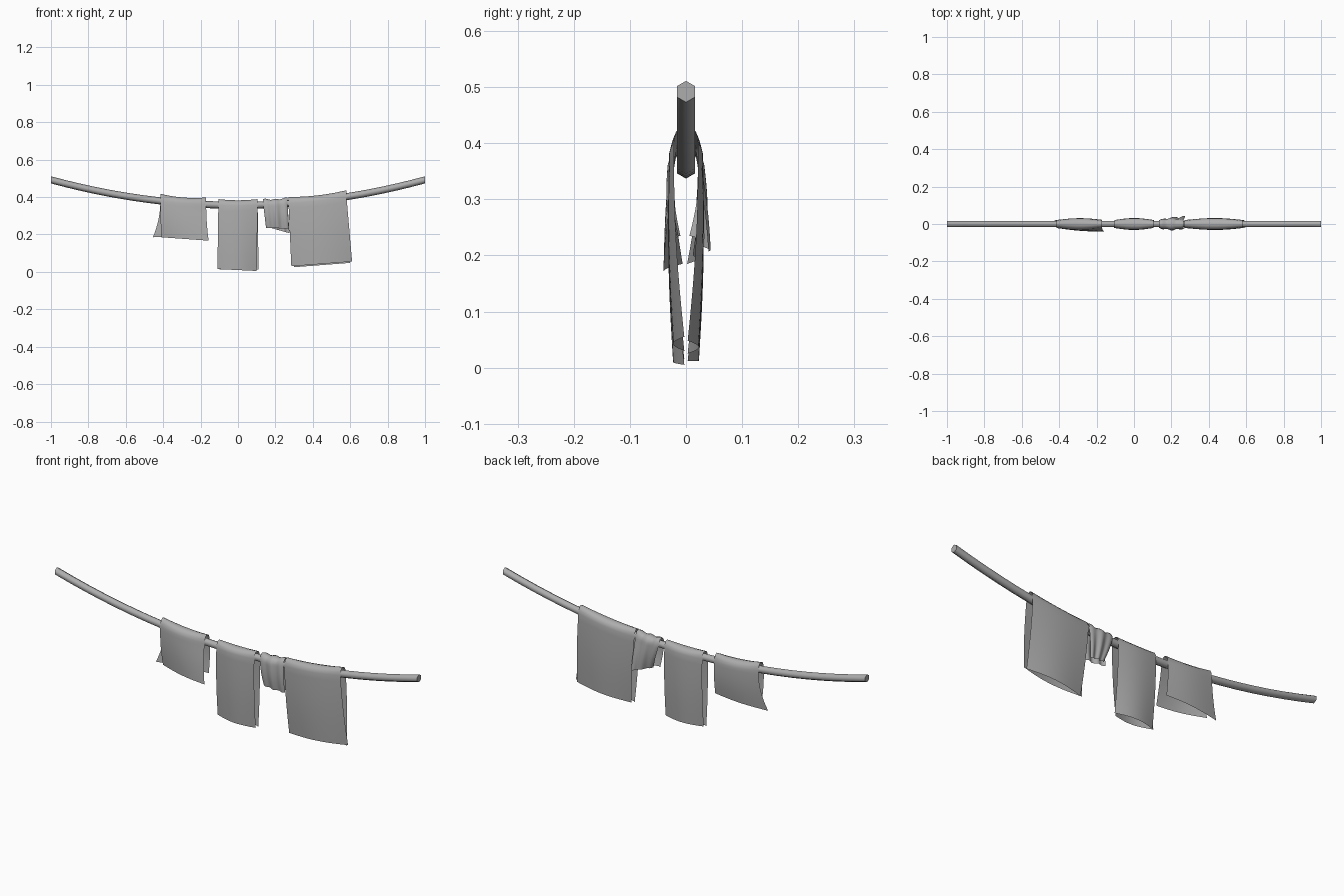
import bpy, bmesh, math

cube = bpy.data.objects.get("Cube")
if cube:
    bpy.data.objects.remove(cube, do_unlink=True)

grey = bpy.data.materials.new("plain_grey")
grey.use_nodes = True
colour = (0.42, 0.42, 0.42, 1)
grey.diffuse_color = colour
grey.node_tree.nodes["Principled BSDF"].inputs["Base Color"].default_value = colour

ROPE_R = 0.019


def lerp(a, b, t):
    return a + (b - a) * t


def rope_z(x):
    return 0.356 + 0.136 * x * x


def grid_object(name, rows, closed=False, angle=60):
    """Skin rows of points; closed rows become a capped tube."""
    bm = bmesh.new()
    grid = [[bm.verts.new(p) for p in row] for row in rows]
    n = len(grid[0])
    for a, b in zip(grid, grid[1:]):
        for i in range(n if closed else n - 1):
            j = (i + 1) % n
            bm.faces.new((a[i], a[j], b[j], b[i]))
    if closed:
        bm.faces.new(grid[0])
        bm.faces.new(grid[-1])
    bmesh.ops.recalc_face_normals(bm, faces=bm.faces)
    mesh = bpy.data.meshes.new(name)
    bm.to_mesh(mesh)
    bm.free()
    mesh.materials.append(grey)
    ob = bpy.data.objects.new(name, mesh)
    bpy.context.collection.objects.link(ob)
    bpy.ops.object.select_all(action="DESELECT")
    ob.select_set(True)
    bpy.context.view_layer.objects.active = ob
    bpy.ops.object.shade_smooth_by_angle(angle=math.radians(angle))
    return ob


# Sagging six-sided rope
rope = []
for i in range(25):
    x = -1 + i / 12
    rope.append([(x, ROPE_R * math.sin(k * math.pi / 3),
                  rope_z(x) + ROPE_R * math.cos(k * math.pi / 3)) for k in range(6)])
grid_object("rope", rope, closed=True, angle=70)


def cloth(name, x0, x1, front, back, belly=0.02, flare=1.0, folds=0.0, lift=0.006):
    """Open sheet over the rope. front/back: (left, right) bottom corners as
    (x, distance from the rope plane, z), left meaning the low-x side."""
    columns, hang, arc = 20, 12, 6
    rows = []
    for i in range(columns + 1):
        u = i / columns
        x = lerp(x0, x1, u)
        bulge = math.sin(math.pi * u)
        wave = folds * math.sin(u * 5 * math.pi)
        top = rope_z(x)
        shoulder = 0.021 + 0.009 * bulge + wave * 0.5

        def side(sign, corners):
            a, b = corners
            bx, by, bz = (lerp(p, q, u) for p, q in zip(a, b))
            by += belly * bulge
            pts = []
            for k in range(hang + 1):
                t = k / hang
                s = (1 - t) ** flare
                swell = 0.004 * math.sin(math.pi * t)
                y = lerp(shoulder, by, (1 - t) ** 1.3) + swell + wave * (1 - t)
                pts.append((lerp(x, bx, s), sign * y, lerp(bz, top, t)))
            return pts

        crest = ROPE_R + 0.003 + lift * (1 + (2 * u - 1) ** 2) * 0.8 + wave * 0.5
        over = []
        for k in range(1, arc):
            ang = math.pi * k / arc
            over.append((x, -shoulder * math.cos(ang), top + crest * math.sin(ang)))
        rows.append(side(-1, front) + over + side(1, back)[::-1])
    return grid_object(name, rows)


# Four cloths from low x to high x
cloth("flared_cloth", -0.415, -0.17,
      ((-0.41, 0.006, 0.185), (-0.157, 0.040, 0.167)),
      ((-0.455, 0.002, 0.185), (-0.17, 0.012, 0.20)),
      belly=0.012, flare=2.0, lift=0.01)
cloth("long_towel", -0.105, 0.105,
      ((-0.11, 0.003, 0.015), (0.10, 0.003, 0.005)),
      ((-0.10, 0.003, 0.012), (0.11, 0.003, 0.012)))
cloth("small_rag", 0.135, 0.265,
      ((0.15, 0.010, 0.235), (0.272, 0.016, 0.232)),
      ((0.175, 0.006, 0.235), (0.275, 0.040, 0.207)),
      belly=0.008, folds=0.005, lift=0.006)
cloth("wide_sheet", 0.27, 0.58,
      ((0.285, 0.003, 0.030), (0.61, 0.003, 0.055)),
      ((0.30, 0.003, 0.025), (0.60, 0.003, 0.048)), lift=0.008)
